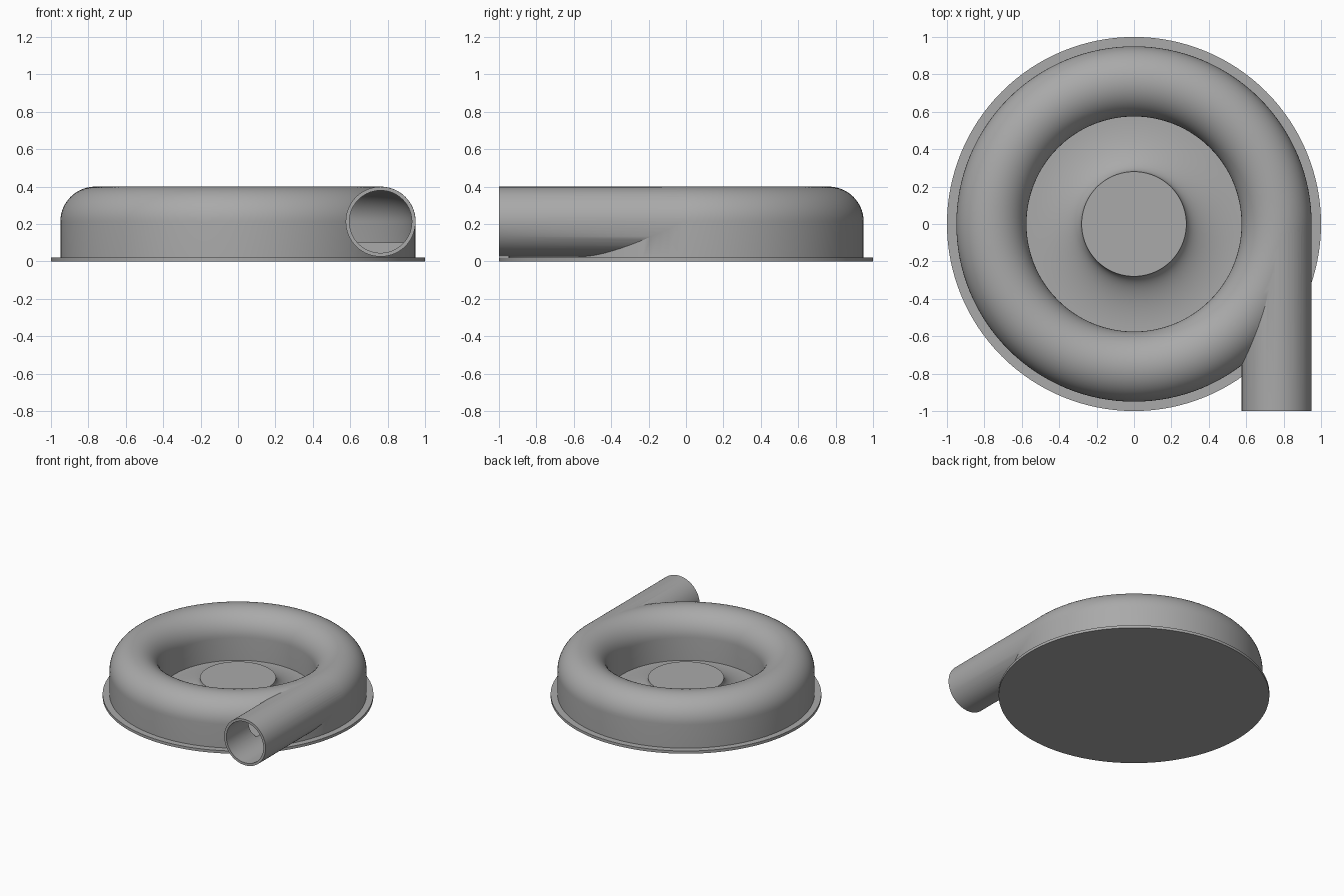
import bpy, bmesh, math
from mathutils import Matrix, Vector

cube = bpy.data.objects.get("Cube")
if cube:
    bpy.data.objects.remove(cube, do_unlink=True)

grey = bpy.data.materials.new("plain_grey")
grey.use_nodes = True
colour = (0.4, 0.4, 0.4, 1)
grey.diffuse_color = colour
grey.node_tree.nodes["Principled BSDF"].inputs["Base Color"].default_value = colour

RING, TUBE, MID = 0.7625, 0.1875, 0.2125   # ring radius, tube radius, tube axis height
WALL = 0.02


def finish(name, bm):
    bmesh.ops.recalc_face_normals(bm, faces=bm.faces)
    mesh = bpy.data.meshes.new(name)
    bm.to_mesh(mesh)
    bm.free()
    mesh.materials.append(grey)
    ob = bpy.data.objects.new(name, mesh)
    bpy.context.collection.objects.link(ob)
    return ob


def lathe(name, profile, closed=False, steps=128):
    """Spin an (r, z) profile about the vertical axis."""
    bm = bmesh.new()
    verts = [bm.verts.new((r, 0, z)) for r, z in profile]
    ends = verts[1:] + verts[:1] if closed else verts[1:]
    edges = [bm.edges.new(pair) for pair in zip(verts, ends)]
    bmesh.ops.spin(bm, geom=verts + edges, cent=(0, 0, 0), axis=(0, 0, 1),
                   angle=math.tau, steps=steps, use_duplicate=False)
    bmesh.ops.remove_doubles(bm, verts=bm.verts, dist=1e-5)
    return finish(name, bm)


def pipe(name, radius, y0, y1):
    """Solid cylinder along y on the outlet axis."""
    bm = bmesh.new()
    place = Matrix.Translation((RING, (y0 + y1) / 2, MID)) @ Matrix.Rotation(math.pi / 2, 4, 'X')
    bmesh.ops.create_cone(bm, cap_ends=True, segments=72, radius1=radius,
                          radius2=radius, depth=y1 - y0, matrix=place)
    return finish(name, bm)


def arch(radius, floor, count=28):
    """Half-round arch with straight sides down to a floor."""
    arc = [(RING + radius * math.cos(math.pi * i / count),
            MID + radius * math.sin(math.pi * i / count)) for i in range(count + 1)]
    return [(RING + radius, floor)] + arc + [(RING - radius, floor)]


def combine(target, tool, operation):
    mod = target.modifiers.new("combine", 'BOOLEAN')
    mod.operation, mod.solver, mod.object = operation, 'EXACT', tool
    bpy.context.view_layer.objects.active = target
    bpy.ops.object.modifier_apply(modifier=mod.name)
    bpy.data.objects.remove(tool, do_unlink=True)


# Scroll housing with its tangential outlet, hollowed out
housing = lathe("scroll_housing", arch(TUBE, 0.02), closed=True)
combine(housing, pipe("outlet", TUBE - 0.0007, -1, 0), 'UNION')
combine(housing, lathe("cavity", arch(TUBE - WALL, 0.1), closed=True), 'DIFFERENCE')
combine(housing, pipe("bore", TUBE - WALL - 0.0007, -1.1, 0), 'DIFFERENCE')

# Base plate
base = lathe("base_plate", [(0, 0), (1, 0), (1, 0.022), (0, 0.022)])

# Flared centre hub with a flat top
TOP, FOOT, RIM = 0.155, 0.03, 0.57
flare = [(RIM - 0.29 * math.cos(a), TOP - (TOP - FOOT) * math.sin(a))
         for a in (math.pi / 2 * i / 20 for i in range(21))]
hub = lathe("centre_hub", [(0, TOP)] + flare + [(RIM, 0.02)])

# Smooth shading with sharp edges kept
for ob in (housing, base, hub):
    bpy.ops.object.select_all(action='DESELECT')
    ob.select_set(True)
    bpy.context.view_layer.objects.active = ob
    bpy.ops.object.shade_smooth_by_angle(angle=math.radians(30))
